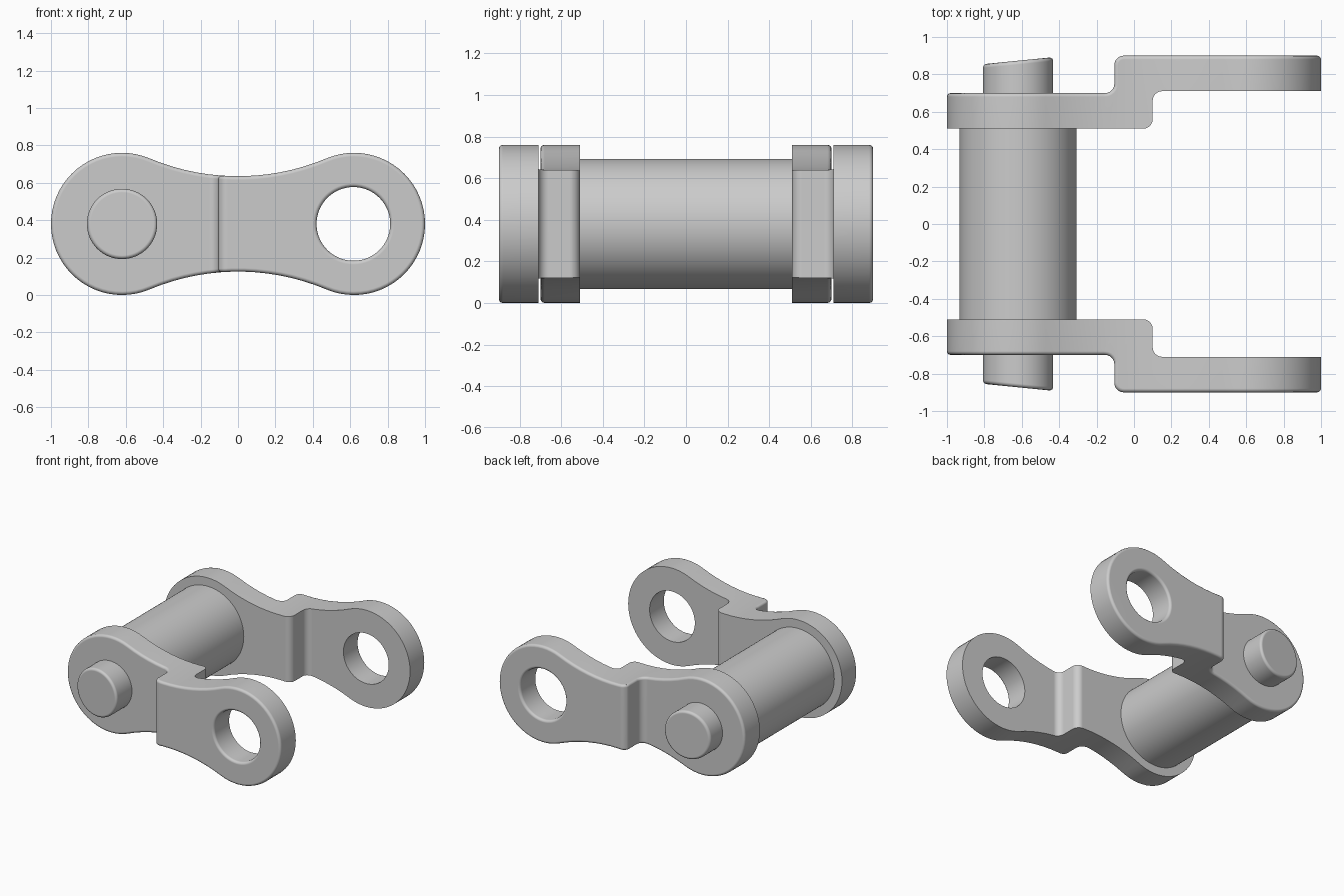
import bpy, bmesh, math
from math import radians

if "Cube" in bpy.data.objects:
    bpy.data.objects.remove(bpy.data.objects["Cube"])

CZ, PX, R = 0.38, 0.62, 0.38      # pivot height, pivot x offset, lobe radius


def arc(cx, cy, r, a0, a1, n):
    return [(cx + r * math.cos(radians(a0 + (a1 - a0) * i / n)),
             cy + r * math.sin(radians(a0 + (a1 - a0) * i / n))) for i in range(n + 1)]


def prism(name, pts, axis, lo, hi):
    """Extrude a 2D outline along Y (outline in XZ) or Z (outline in XY)."""
    bm = bmesh.new()
    put = (lambda p, t: (p[0], t, p[1])) if axis == 'Y' else (lambda p, t: (p[0], p[1], t))
    a = [bm.verts.new(put(p, lo)) for p in pts]
    b = [bm.verts.new(put(p, hi)) for p in pts]
    n = len(pts)
    bm.faces.new(a)
    bm.faces.new(b)
    for i in range(n):
        j = (i + 1) % n
        bm.faces.new((a[i], a[j], b[j], b[i]))
    bmesh.ops.recalc_face_normals(bm, faces=bm.faces)
    me = bpy.data.meshes.new(name)
    bm.to_mesh(me)
    bm.free()
    ob = bpy.data.objects.new(name, me)
    bpy.context.collection.objects.link(ob)
    return ob


def boolean(ob, cutter, op):
    bpy.context.view_layer.objects.active = ob
    m = ob.modifiers.new("cut", 'BOOLEAN')
    m.operation, m.object, m.solver = op, cutter, 'EXACT'
    bpy.ops.object.modifier_apply(modifier=m.name)
    bpy.data.objects.remove(cutter)


def round_edges(ob, width, test):
    bm = bmesh.new()
    bm.from_mesh(ob.data)
    edges = [e for e in bm.edges if len(e.link_faces) == 2
             and e.calc_face_angle() > radians(50)
             and test((e.verts[0].co + e.verts[1].co) / 2)]
    bmesh.ops.bevel(bm, geom=edges, offset=width, segments=3, profile=0.5,
                    affect='EDGES', clamp_overlap=False)
    bm.to_mesh(ob.data)
    bm.free()


def smooth(ob):
    bpy.ops.object.select_all(action='DESELECT')
    ob.select_set(True)
    bpy.context.view_layer.objects.active = ob
    bpy.ops.object.shade_smooth_by_angle(angle=radians(35))
    ob.modifiers.new("normals", 'WEIGHTED_NORMAL').keep_sharp = True


def circle(x, r, n=64):
    return arc(x, CZ, r, 0, 360, n)[:-1]


# Side plate: cranked strip seen from above ...
strip = ([(-1.2, 0.70)] + arc(-0.155, 0.75, 0.05, -90, 0, 6)
         + arc(-0.055, 0.85, 0.05, 180, 90, 6) + [(1.2, 0.90), (1.2, 0.71)]
         + arc(0.15, 0.66, 0.05, 90, 180, 6) + arc(0.05, 0.56, 0.05, 0, -90, 6)
         + [(-1.2, 0.51)])
plates = prism("side_plates", strip, 'Z', -0.2, 1.0)

# ... trimmed to the waisted two-lobe outline seen from the front
WAIST = 0.255
RW = (PX**2 + WAIST**2 - R**2) / (2 * (R - WAIST))
t = math.degrees(math.atan2(WAIST + RW, PX))     # tangent direction of the lobes
outline = (arc(PX, CZ, R, -(180 - t), 180 - t, 40)
           + arc(0, CZ + WAIST + RW, RW, -t, -180 + t, 15)[1:-1]
           + arc(-PX, CZ, R, t, 360 - t, 40)
           + arc(0, CZ - WAIST - RW, RW, 180 - t, t, 15)[1:-1])
boolean(plates, prism("outline_cutter", outline, 'Y', 0.3, 1.1), 'INTERSECT')
boolean(plates, prism("hole_cutter", circle(0.617, 0.197), 'Y', 0.3, 1.1), 'DIFFERENCE')

# Only the outward side has softened edges
round_edges(plates, 0.02, lambda p: p.y > (0.605 if p.x < 0 else 0.805))
mirror = plates.modifiers.new("mirror", 'MIRROR')
mirror.use_axis = (False, True, False)
smooth(plates)

# Roller between the plates
roller = prism("roller", circle(-PX, 0.313, 96), 'Y', -0.51, 0.51)
smooth(roller)

# Pin with slanted, softened ends
pin = prism("pin", circle(-PX, 0.188), 'Y', -1, 1)
for v in pin.data.vertices:
    v.co.y *= 0.873 + 0.1 * (v.co.x + PX)
round_edges(pin, 0.02, lambda p: True)
smooth(pin)
